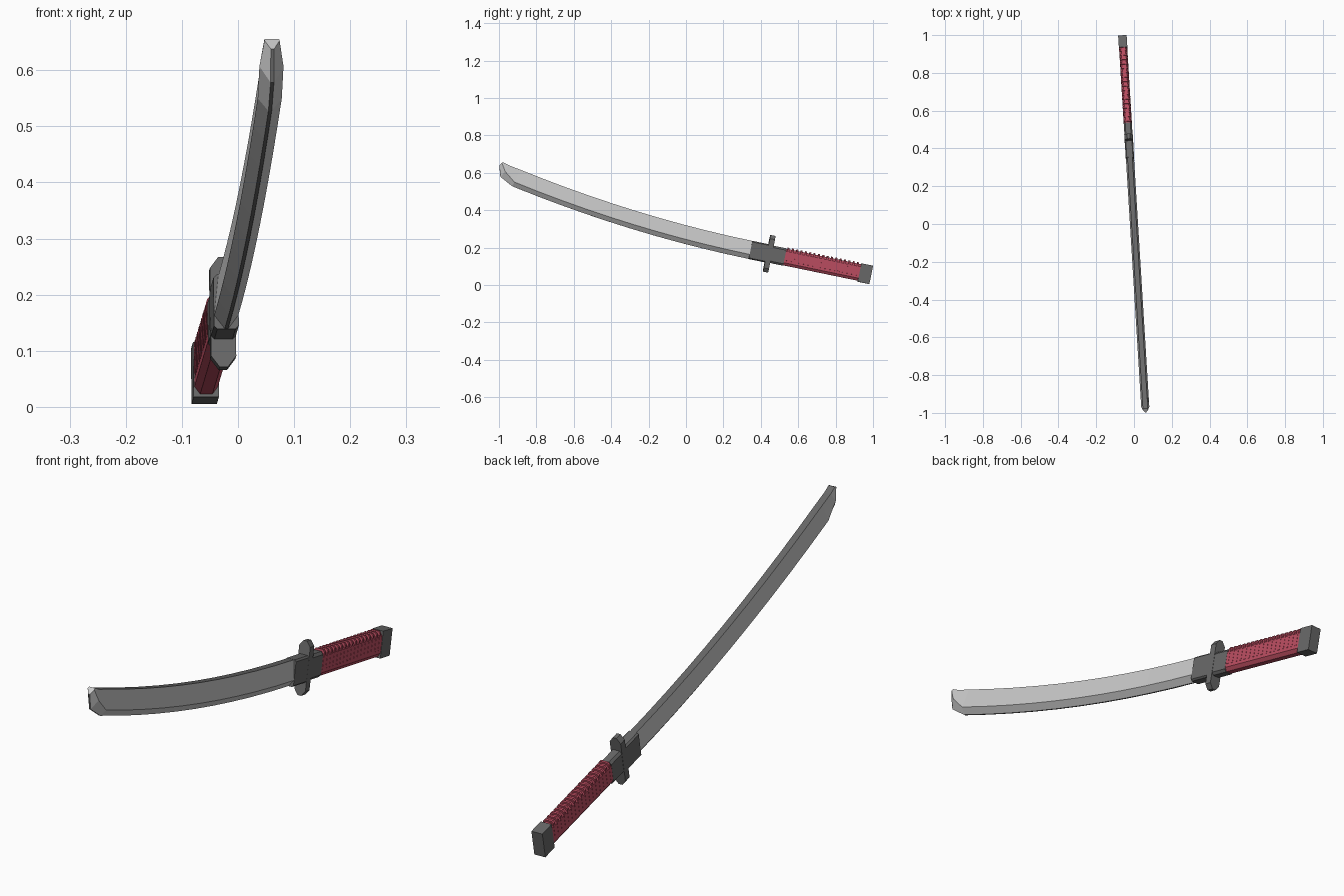
import bpy, bmesh
from math import atan2, sin
from mathutils import Matrix, Vector

if "Cube" in bpy.data.objects:
    bpy.data.objects.remove(bpy.data.objects["Cube"])

YAW = Matrix.Rotation(0.0615, 4, 'Z')


def material(name, rgb):
    m = bpy.data.materials.new(name)
    m.diffuse_color = (*rgb, 1)
    m.use_nodes = True
    m.node_tree.nodes["Principled BSDF"].inputs["Base Color"].default_value = m.diffuse_color
    return m


BLACK = material("black", (0.14, 0.14, 0.14))
RED = material("red", (0.5, 0.075, 0.12))
STEEL = material("steel", (0.8, 0.8, 0.8))


def finish(name, bm, mats, matrix):
    bmesh.ops.recalc_face_normals(bm, faces=bm.faces)
    bm.transform(matrix)
    me = bpy.data.meshes.new(name)
    bm.to_mesh(me)
    bm.free()
    for m in mats:
        me.materials.append(m)
    ob = bpy.data.objects.new(name, me)
    bpy.context.collection.objects.link(ob)
    return ob


def loft(bm, sections, dark=()):
    """Skin rings of points; side indices in dark get the second material."""
    rings = [[bm.verts.new(p) for p in s] for s in sections]
    n = len(rings[0])
    for a, b in zip(rings, rings[1:]):
        for i in range(n):
            j = (i + 1) % n
            f = bm.faces.new((a[i], a[j], b[j], b[i]))
            f.material_index = 1 if i in dark else 0
    bm.faces.new(rings[0])
    bm.faces.new(rings[-1][::-1])


# Blade: spine, ridge and edge points (y, z) per station
def ring(spine, ridge, edge, w=0.0215):
    pts = [(0.013, spine), (w, ridge), (0.003, edge)]
    return [(x, *p) for x, p in pts] + [(-x, *p) for x, p in pts[::-1]]


stations = []
for i in range(11):
    d = 1.25 * i / 10
    spine = Vector((0.357 - d, 0.235 + 0.207 * d + 0.0796 * d * d))
    slope = 0.207 + 0.159 * d
    down = Vector((-slope, -1)).normalized() * 0.098
    stations.append(ring(spine, spine + down * 0.75, spine + down))
stations.append(ring((-0.95, 0.64), (-0.97, 0.607), (-0.994, 0.578)))
stations.append(ring((-0.979, 0.656), (-0.987, 0.653), (-1.0, 0.638), 0.0135))
bm = bmesh.new()
loft(bm, stations, dark=(2, 5))
finish("blade", bm, [STEEL, BLACK], YAW)

# Handle frame: local y runs from the pommel end (0) toward the blade
HANDLE = (YAW @ Matrix.Translation((0, 0.991, 0.054))
          @ Matrix.Rotation(atan2(0.133, 0.644), 4, 'X').inverted())


def prism(bm, y0, y1, w, h, cx=0.0, cz=0.0, dz=0.0):
    """Bar along the handle with corners chamfered by cx, cz, shifted up by dz."""
    q = [(w - cx, h), (w, h - cz), (w, cz - h), (w - cx, -h)]
    prof = q + [(-x, z) for x, z in q[::-1]]
    if cx == 0:
        prof = [(w, h), (w, -h), (-w, -h), (-w, h)]
    loft(bm, [[(x, -y, z + dz) for x, z in prof] for y in (y0, y1)])


def part(name, mat, *args):
    bm = bmesh.new()
    prism(bm, *args)
    return finish(name, bm, [mat], HANDLE)


part("pommel", BLACK, 0, 0.064, 0.0225, 0.05)
part("grip", RED, 0.06, 0.48, 0.021, 0.045, 0.01, 0.014)
part("rear_collar", BLACK, 0.472, 0.557, 0.0215, 0.047, 0.008, 0.01)
part("front_collar", BLACK, 0.555, 0.66, 0.0222, 0.0495, 0.006, 0.006)
part("guard", BLACK, 0.543, 0.571, 0.0225, 0.1, 0.015, 0.02)

# Wrapping ribs standing proud along the top of the grip
bm = bmesh.new()
for i in range(17):
    y = 0.076 + i * 0.0238
    prism(bm, y, y + 0.009, 0.0218, 0.039, 0.007, 0.008, 0.0135)
finish("grip_wrap", bm, [RED], HANDLE)
